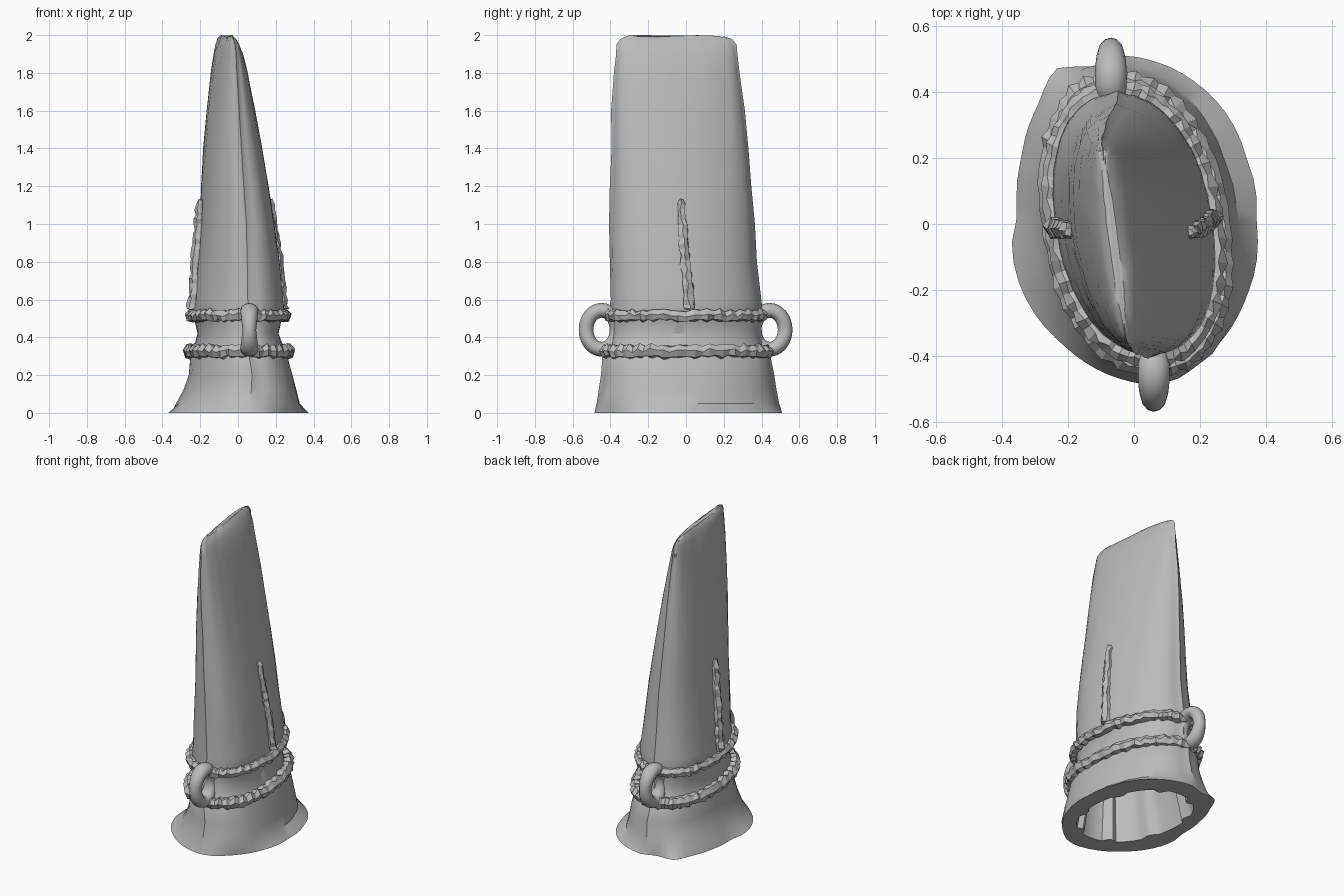
import bpy, bmesh, math, random
from mathutils import Vector

if "Cube" in bpy.data.objects:
    bpy.data.objects.remove(bpy.data.objects["Cube"])

random.seed(4)
SHEAR = -0.13      # the flat axis is turned slightly against the y axis
N = 64

metal = bpy.data.materials.new("grey metal")
metal.diffuse_color = (0.5, 0.5, 0.5, 1)
metal.use_nodes = True
metal.node_tree.nodes["Principled BSDF"].inputs["Base Color"].default_value = metal.diffuse_color

# Outer sections: z, centre x, half width x, centre y, half depth y
OUTER = [
    (0.05, 0.0, .318, .01, .475), (0.12, .01, .29, .01, .458), (0.2, .015, .266, .01, .445),
    (0.29, .005, .25, .005, .435), (0.35, .005, .228, 0, .40), (0.42, 0, .206, 0, .388),
    (0.48, 0, .22, 0, .388), (0.54, 0, .238, 0, .395), (0.6, .002, .23, 0, .39),
    (0.8, 0, .213, -.015, .38), (1.0, -.005, .19, -.02, .373), (1.2, -.017, .17, -.025, .362),
    (1.4, -.028, .147, -.032, .352), (1.6, -.038, .118, -.04, .34), (1.8, -.047, .086, -.047, .322),
    (1.9, -.052, .064, -.05, .312), (1.95, -.056, .046, -.052, .304), (1.98, -.06, .03, -.052, .285),
    (1.995, -.062, .014, -.052, .24)]
# Socket sections, from the deep end down to the mouth
INNER = [(1.3, -.02, .05, -.02, .18), (0.9, 0, .115, 0, .25), (0.5, 0, .16, 0, .3), (0, 0, .265, .01, .37)]
# Uneven mouth outline
MOUTH = [(.37, 0), (.34, .2), (.26, .36), (.12, .47), (-.02, .51), (-.12, .475), (-.24, .47),
         (-.29, .36), (-.34, .2), (-.35, .03), (-.37, -.06), (-.32, -.24), (-.22, -.36),
         (-.08, -.455), (.05, -.487), (.13, -.47), (.25, -.37), (.34, -.22)]


def section_at(z):
    for p, q in zip(OUTER, OUTER[1:]):
        if z <= q[0]:
            t = max(0, (z - p[0]) / (q[0] - p[0]))
            return tuple(u + (v - u) * t for u, v in zip(p, q))
    return OUTER[-1]


def spot(sec, ang, grow=0.0, scale=1.0):
    z, cx, a, cy, b = sec
    c, s = math.cos(ang), math.sin(ang)
    y = (b + grow) * scale * math.copysign(abs(s) ** 0.92, s)
    x = (a + grow) * scale * math.copysign(abs(c) ** 0.92, c)
    return Vector((cx + x + SHEAR * y, cy + y, z))


def mouth_spot(direction):
    ang = math.atan2(direction.y, direction.x) % math.tau
    pts = [(math.atan2(y, x) % math.tau, math.hypot(x, y)) for x, y in MOUTH]
    pts.append((math.tau, pts[0][1]))
    for (a0, r0), (a1, r1) in zip(pts, pts[1:]):
        if a0 <= ang <= a1:
            r = r0 + (r1 - r0) * (ang - a0) / (a1 - a0)
            return Vector((r * math.cos(ang), r * math.sin(ang), 0))
    return Vector((pts[0][1], 0, 0))


def loft(name, rings, closed=False, smooth=None):
    bm = bmesh.new()
    vs = [[bm.verts.new(p) for p in ring] for ring in rings]
    n = len(vs[0])
    pairs = list(zip(vs, vs[1:])) + ([(vs[-1], vs[0])] if closed else [])
    for lo, hi in pairs:
        for i in range(n):
            j = (i + 1) % n
            bm.faces.new((lo[i], lo[j], hi[j], hi[i]))
    if not closed:
        bm.faces.new(vs[0][::-1])
        bm.faces.new(vs[-1])
    bmesh.ops.recalc_face_normals(bm, faces=bm.faces)
    me = bpy.data.meshes.new(name)
    bm.to_mesh(me)
    bm.free()
    me.materials.append(metal)
    ob = bpy.data.objects.new(name, me)
    bpy.context.collection.objects.link(ob)
    if smooth:
        bpy.ops.object.select_all(action='DESELECT')
        ob.select_set(True)
        bpy.context.view_layer.objects.active = ob
        bpy.ops.object.shade_smooth_by_angle(angle=math.radians(smooth))
    return ob


def jitter(k):
    return Vector([random.uniform(-k, k) for _ in range(3)])


# Blade body: hollow socket with inner ribs, mouth rim, then outer skin up to the edge
angles = [math.tau * i / N for i in range(N)]
rings = [[spot(s, a, scale=0.92 if i % 8 in (3, 4) else 1) for i, a in enumerate(angles)] for s in INNER]
rings.append([mouth_spot(spot(OUTER[0], a)) for a in angles])
for k, s in enumerate(OUTER):
    ring = []
    for i, a in enumerate(angles):
        p = spot(s, a)
        if i in (N // 4, 3 * N // 4):          # casting seam at front and back
            p.y += math.copysign(0.012 + random.uniform(-.004, .004), math.sin(a))
        if k == len(OUTER) - 1:
            p.z += 0.004 * math.sin(3 * a)
        ring.append(p + jitter(0.0015))
    rings.append(ring)
loft("axe_body", rings, smooth=35)


# Rough raised collars
def collar(name, z, radius, grow, count=76, sides=6):
    rings = []
    for i in range(count):
        a = math.tau * i / count
        c = spot(section_at(z), a, grow)
        out = Vector((math.cos(a), math.sin(a) * 0.75, 0)).normalized()
        r = radius * (1.12 if i % 2 else 0.88)
        shift = random.uniform(-.006, .006)
        ring = []
        for k in range(sides):
            t = math.tau * k / sides + 0.25 * (i % 2)
            ring.append(c + out * r * math.cos(t) + Vector((0, 0, r * math.sin(t) + shift)) + jitter(.005))
        rings.append(ring)
    loft(name, rings, closed=True)


collar("lower_collar", 0.325, 0.036, 0.014)
collar("upper_collar", 0.515, 0.031, 0.010)


# Side loops at front and back
def side_loop(name, x, y):
    rings = []
    for i in range(32):
        a = math.tau * i / 32
        d = Vector((0, math.cos(a), math.sin(a)))
        c = Vector((x, y + 0.082 * d.y, 0.44 + 0.103 * d.z))
        w = 0.036 + 0.012 * abs(d.z)
        rings.append([c + d * 0.039 * math.cos(t) + Vector((w * math.sin(t), 0, 0))
                      for t in (math.tau * k / 12 for k in range(12))])
    loft(name, rings, closed=True, smooth=60)


side_loop("front_loop", 0.06, -0.447)
side_loop("back_loop", -0.07, 0.443)


# Rough upright ribs on the broad faces
def face_rib(name, side, y_low, y_high, lift):
    rings = []
    steps = 22
    for i in range(steps + 1):
        t = i / steps
        z = 0.55 + 0.58 * t
        y = y_low + (y_high - y_low) * t
        s = section_at(z)
        c = Vector((s[1] + SHEAR * (y - s[3]) + side * (s[2] + lift), y, z))
        r = (0.032 - 0.008 * t) * (0.5 if i == steps else 1)
        rings.append([c + Vector((r * math.cos(k * math.tau / 6), r * math.sin(k * math.tau / 6), 0))
                      + jitter(.007) for k in range(6)])
    loft(name, rings)


face_rib("right_rib", 1, 0.02, -0.03, 0.0)
face_rib("left_rib", -1, -0.01, -0.02, 0.008)
